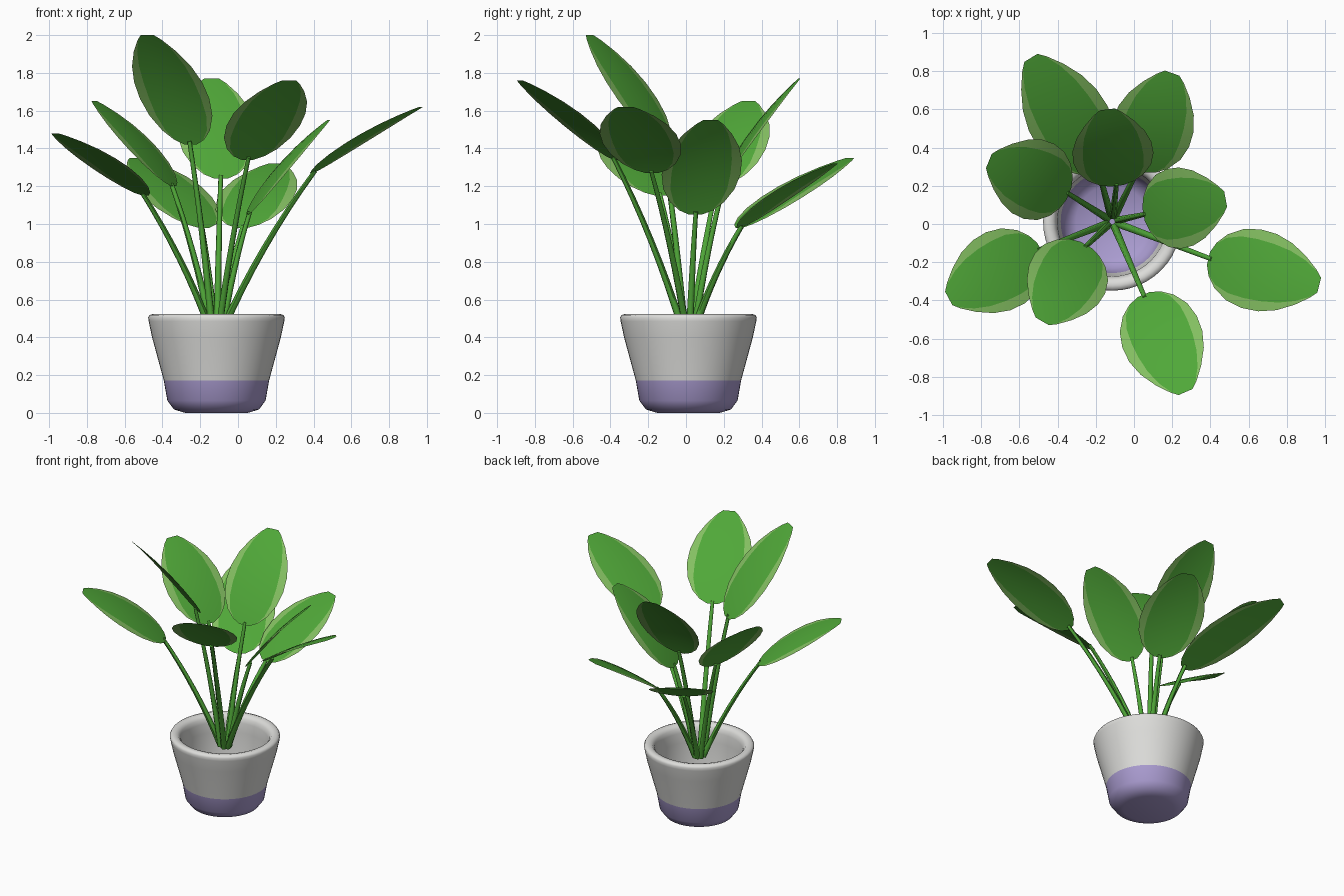
import bpy, bmesh, math
from mathutils import Vector

cube = bpy.data.objects.get("Cube")
if cube:
    bpy.data.objects.remove(cube, do_unlink=True)


def material(name, rgb):
    m = bpy.data.materials.new(name)
    m.use_nodes = True
    m.diffuse_color = (*rgb, 1)
    bsdf = m.node_tree.nodes["Principled BSDF"]
    bsdf.inputs["Base Color"].default_value = (*rgb, 1)
    bsdf.inputs["Roughness"].default_value = 0.7
    return m


GREEN = material("leaf green", (0.08, 0.39, 0.04))
PALE = material("pale leaf margin", (0.23, 0.52, 0.12))
WHITE = material("glazed white", (0.72, 0.72, 0.70))
LILAC = material("lilac band", (0.40, 0.33, 0.63))
CENTRE = Vector((-0.114, 0.013, 0))


def finish(bm, name, mats, angle=40):
    mesh = bpy.data.meshes.new(name)
    bm.to_mesh(mesh)
    bm.free()
    for m in mats:
        mesh.materials.append(m)
    obj = bpy.data.objects.new(name, mesh)
    bpy.context.collection.objects.link(obj)
    smooth(obj, angle)
    return obj


def smooth(obj, angle):
    bpy.ops.object.select_all(action='DESELECT')
    obj.select_set(True)
    bpy.context.view_layer.objects.active = obj
    bpy.ops.object.shade_smooth_by_angle(angle=math.radians(angle))


# Pot: hollow turned profile, from underside over the rim to the inner floor
DIP = 0.172
profile = [(0, 0), (0.165, 0), (0.225, 0.018), (0.26, 0.065), (0.279, DIP),
           (0.341, 0.40), (0.359, 0.485), (0.362, 0.505), (0.355, 0.518),
           (0.335, 0.524), (0.31, 0.518), (0.295, 0.5), (0.287, 0.47),
           (0.285, 0.40), (0.27, DIP), (0.245, 0.07), (0.19, 0.03), (0, 0.02)]
bm = bmesh.new()
verts = [bm.verts.new(CENTRE + Vector((r, 0, z))) for r, z in profile]
edges = [bm.edges.new(pair) for pair in zip(verts, verts[1:])]
bmesh.ops.spin(bm, geom=verts + edges, cent=CENTRE, axis=(0, 0, 1),
               angle=math.tau, steps=48, use_duplicate=False)
bmesh.ops.remove_doubles(bm, verts=bm.verts, dist=0.0005)
bmesh.ops.recalc_face_normals(bm, faces=bm.faces)
for f in bm.faces:
    f.material_index = int(f.calc_center_median().z < DIP)
finish(bm, "pot", [WHITE, LILAC], 50)

# Leaves: base and tip of each blade
LEAVES = {
    "back_right_leaf": ((-0.18, 0.28, 0.98), (-0.54, 0.87, 1.35)),
    "back_left_leaf": ((0.02, 0.28, 0.98), (0.20, 0.79, 1.32)),
    "back_middle_leaf": ((-0.09, 0.20, 1.24), (-0.14, 0.60, 1.77)),
    "right_rear_leaf": ((-0.34, 0.16, 1.20), (-0.76, 0.33, 1.65)),
    "left_rear_leaf": ((0.05, 0.05, 1.05), (0.48, 0.13, 1.55)),
    "left_front_leaf": ((0.39, -0.18, 1.27), (0.97, -0.32, 1.62)),
    "front_leaf": ((0.05, -0.37, 1.34), (0.27, -0.88, 1.76)),
    "tall_leaf": ((-0.25, -0.11, 1.42), (-0.48, -0.51, 2.0)),
    "right_front_leaf": ((-0.49, -0.13, 1.15), (-0.97, -0.39, 1.48)),
}
# Blade outline: (position along the blade, half width)
OUTLINE = [(0, 0.035), (0.04, 0.09), (0.12, 0.145), (0.25, 0.192), (0.4, 0.212),
           (0.55, 0.208), (0.7, 0.18), (0.84, 0.13), (0.95, 0.075), (1, 0.04)]


def leaf(name, base, tip):
    base, tip = Vector(base), Vector(tip)
    axis = tip - base
    side = axis.cross(Vector((0, 0, 1))).normalized()
    up = side.cross(axis).normalized()
    bm = bmesh.new()
    rows = []
    for t, w in OUTLINE:
        inner = 1 - 0.26 * math.sin(math.pi * t) ** 0.7 if 0 < t < 1 else 0.98
        row = []
        for s in (-1, -inner, -inner / 2, 0, inner / 2, inner, 1):
            lift = 0.12 * t * (1 - t) - 0.012 * s * s * math.sin(math.pi * t)
            row.append(bm.verts.new(base + axis * t + side * w * s + up * lift))
        rows.append(row)
    for a, b in zip(rows, rows[1:]):
        for i in range(6):
            f = bm.faces.new((a[i], a[i + 1], b[i + 1], b[i]))
            f.material_index = int(i in (0, 5))
    finish(bm, name, [GREEN, PALE], 60)


for name, (base, tip) in LEAVES.items():
    leaf(name, base, tip)

# Stems: tapered tubes rising from the pot and bending out to each blade
curve = bpy.data.curves.new("stems", 'CURVE')
curve.dimensions = '3D'
curve.bevel_depth = 0.02
curve.bevel_resolution = 1
curve.use_fill_caps = True
for base, tip in LEAVES.values():
    end = Vector(base)
    out = Vector((end.x, end.y, 0)) - CENTRE
    start = CENTRE + out.normalized() * 0.03 + Vector((0, 0, 0.43))
    end += (Vector(tip) - end) * 0.03
    bend = start.lerp(end, 0.5) - out * 0.09 + Vector((0, 0, 0.03))
    spline = curve.splines.new('POLY')
    spline.points.add(8)
    for i, p in enumerate(spline.points):
        t = i / 8
        pos = start * (1 - t) ** 2 + bend * 2 * t * (1 - t) + end * t * t
        p.co = (*pos, 1)
        p.radius = 1 - 0.4 * t
stems = bpy.data.objects.new("stems", curve)
bpy.context.collection.objects.link(stems)
curve.materials.append(GREEN)
bpy.ops.object.select_all(action='DESELECT')
stems.select_set(True)
bpy.context.view_layer.objects.active = stems
bpy.ops.object.convert(target='MESH')
smooth(bpy.context.view_layer.objects.active, 60)
